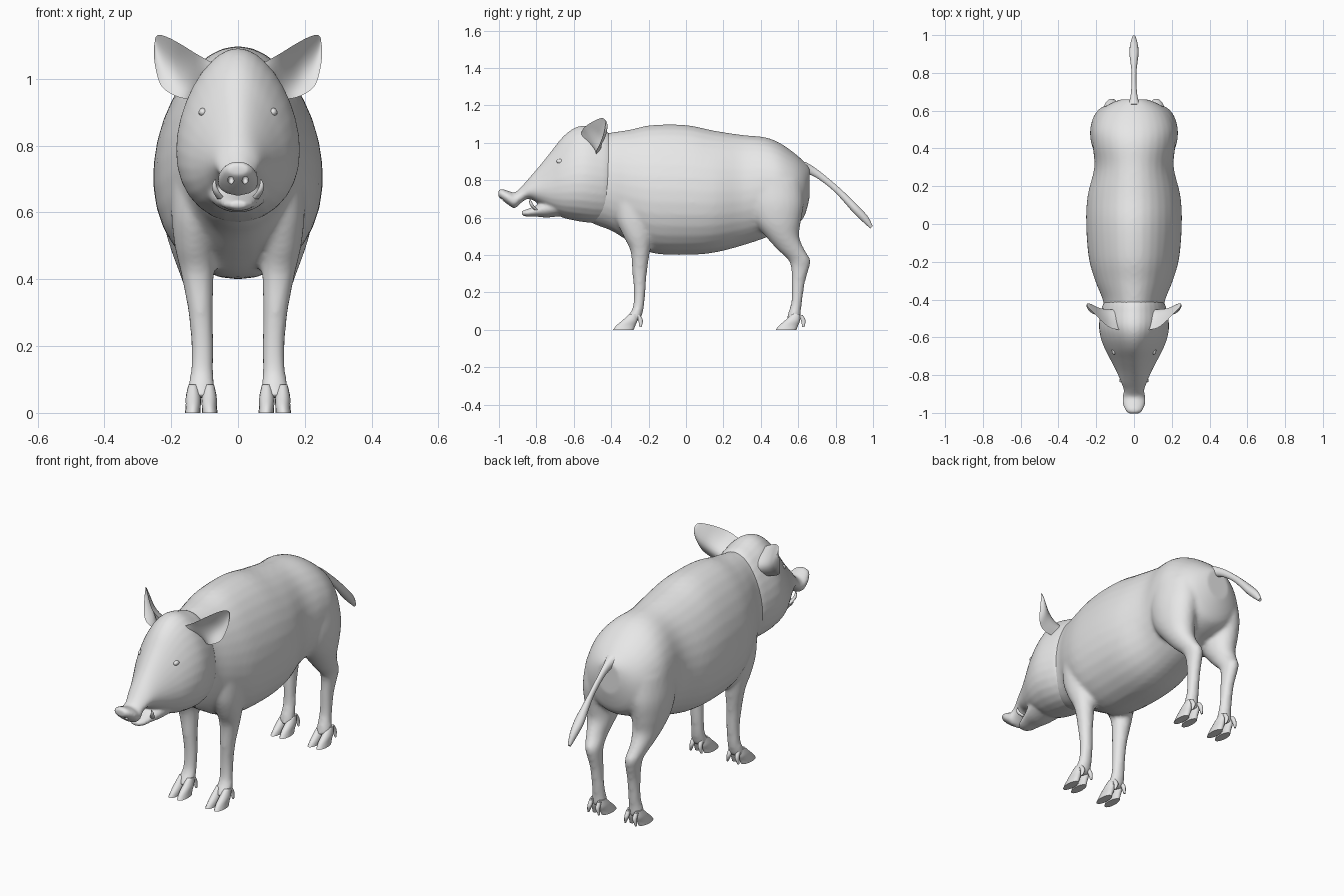
import bpy, bmesh, math
from mathutils import Vector, Matrix

if "Cube" in bpy.data.objects:
    bpy.data.objects.remove(bpy.data.objects["Cube"], do_unlink=True)

grey = bpy.data.materials.new("plain_grey")
grey.use_nodes = True
grey.diffuse_color = (0.8, 0.8, 0.8, 1)
grey.node_tree.nodes["Principled BSDF"].inputs["Base Color"].default_value = grey.diffuse_color
X, Y, Z = (Vector(row) for row in Matrix.Identity(3))


def smooth_rows(rows, steps=4):
    """Pass a Catmull-Rom spline through rows of numbers."""
    out = []
    for i in range(len(rows) - 1):
        a, b, c, d = (rows[min(max(k, 0), len(rows) - 1)] for k in range(i - 1, i + 3))
        for s in range(steps):
            t = s / steps
            out.append([q + t / 2 * (r - p + t * (2*p - 5*q + 4*r - w + t * (3*(q - r) + w - p)))
                        for p, q, r, w in zip(a, b, c, d)])
    return out + [list(rows[-1])]


def skin(bm, rings):
    """Join closed rings of points into a capped tube."""
    loops = [[bm.verts.new(p) for p in ring] for ring in rings]
    faces = [bm.faces.new(loops[0]), bm.faces.new(loops[-1])]
    n = len(loops[0])
    for a, b in zip(loops, loops[1:]):
        faces += [bm.faces.new((a[i], a[(i + 1) % n], b[(i + 1) % n], b[i])) for i in range(n)]
    bmesh.ops.recalc_face_normals(bm, faces=faces)


def loft(bm, rows, up, side=1, n=24):
    """Rows are x, y, z, half width, half depth along up, and taper."""
    rings = []
    for x, y, z, w, d, taper in smooth_rows(rows):
        ring = []
        for k in range(n):
            a = math.tau * k / n
            wide = w * math.cos(a) * (1 - taper * math.sin(a))
            ring.append(Vector((side * x, y, z)) + X * wide + up * d * math.sin(a))
        rings.append(ring)
    skin(bm, rings)


def spine(rows):
    """Turn y, bottom, top, half width, taper into loft rows."""
    return [(0, y, (b + t) / 2, w, (t - b) / 2, k) for y, b, t, w, k in rows]


def limb(rows):
    return [(*row, 0) for row in rows]


def finish(bm, name, voxel=0, cutter=None):
    me = bpy.data.meshes.new(name)
    bm.to_mesh(me)
    bm.free()
    ob = bpy.data.objects.new(name, me)
    bpy.context.scene.collection.objects.link(ob)
    if voxel:
        mod = ob.modifiers.new("blend", 'REMESH')
        mod.mode = 'VOXEL'
        mod.voxel_size = voxel
        mod = ob.modifiers.new("soften", 'SMOOTH')
        mod.factor = 0.5
        mod.iterations = 8
    if cutter:
        mod = ob.modifiers.new("holes", 'BOOLEAN')
        mod.operation = 'DIFFERENCE'
        mod.object = cutter
    if voxel or cutter:
        dg = bpy.context.evaluated_depsgraph_get()
        me = bpy.data.meshes.new_from_object(ob.evaluated_get(dg))
        ob.modifiers.clear()
        ob.data = me
    me.materials.clear()
    me.materials.append(grey)
    me.shade_smooth()
    me.set_sharp_from_angle(angle=math.radians(55))
    return ob


def ball(bm, centre, size):
    m = Matrix.Translation(centre) @ Matrix.Diagonal((*size, 1))
    bmesh.ops.create_uvsphere(bm, u_segments=16, v_segments=10, radius=1, matrix=m)


# Torso with the four legs blended in
bm = bmesh.new()
loft(bm, spine([
    (-.56, .60, 1.0, .10, .1), (-.48, .56, 1.04, .15, .1), (-.4, .53, 1.055, .165, .1),
    (-.3, .47, 1.07, .205, .1), (-.18, .41, 1.095, .238, .12), (0, .4, 1.095, .252, .12),
    (.15, .412, 1.065, .245, .1), (.3, .45, 1.042, .21, .05), (.42, .49, 1.03, .22, 0),
    (.5, .53, 1.0, .22, 0), (.58, .56, .945, .19, 0), (.63, .6, .9, .14, 0),
    (.66, .7, .87, .07, 0)]), Z, n=32)
front_leg = limb([
    (.11, -.27, .75, .09, .12), (.125, -.275, .6, .075, .1), (.13, -.26, .5, .06, .075),
    (.122, -.245, .42, .05, .052), (.112, -.248, .3, .037, .039), (.107, -.248, .2, .034, .031),
    (.108, -.255, .12, .035, .03), (.11, -.275, .07, .042, .038), (.11, -.29, .045, .04, .04)])
hind_leg = limb([
    (.12, .47, .8, .1, .15), (.135, .48, .68, .098, .15), (.14, .49, .58, .085, .125),
    (.135, .515, .5, .07, .09), (.13, .56, .43, .05, .073), (.12, .605, .375, .041, .06),
    (.115, .61, .33, .036, .049), (.11, .6, .25, .032, .036), (.108, .592, .15, .032, .029),
    (.109, .58, .09, .036, .034), (.11, .575, .045, .04, .04)])
for side in (-1, 1):
    loft(bm, front_leg, Y, side)
    loft(bm, hind_leg, Y, side)
finish(bm, "torso_and_legs", .011)

# Nostril cutter
bm = bmesh.new()
for side in (-1, 1):
    ball(bm, (side * .021, -.975, .7), (.01, .022, .015))
nostrils = finish(bm, "nostril_cutter")
nostrils.hide_render = True

# Head with snout and lower jaw
bm = bmesh.new()
loft(bm, spine([
    (-1.003, .712, .745, .03, 0), (-.985, .695, .753, .046, 0), (-.95, .668, .742, .06, 0),
    (-.915, .65, .735, .06, .1), (-.88, .68, .765, .054, .2), (-.84, .7, .81, .066, .25),
    (-.78, .67, .88, .09, .28), (-.72, .63, .955, .12, .28), (-.66, .6, 1.03, .15, .28),
    (-.6, .585, 1.077, .172, .25), (-.54, .575, 1.092, .182, .2), (-.47, .57, 1.075, .175, .15),
    (-.41, .58, 1.05, .155, .1), (-.36, .66, .98, .1, 0)]), Z, n=32)
loft(bm, spine([
    (-.878, .612, .635, .025, 0), (-.85, .605, .645, .045, 0), (-.8, .605, .665, .06, 0),
    (-.74, .6, .7, .08, 0), (-.66, .61, .72, .1, 0)]), Z)
finish(bm, "head", .007, nostrils)
bpy.data.objects.remove(nostrils, do_unlink=True)

# Cupped ears: two edge points, then back and front bulge
ear = [
    (.08, -.56, 1.05, .1, -.46, .95, .05, -.03), (.125, -.55, 1.075, .15, -.48, .94, .06, .01),
    (.165, -.52, 1.1, .2, -.48, .955, .055, .038), (.205, -.48, 1.122, .233, -.465, .985, .045, .032),
    (.235, -.45, 1.132, .25, -.44, 1.05, .025, .016), (.247, -.435, 1.125, .251, -.43, 1.1, .008, .003)]
for side, label in ((-1, "right"), (1, "left")):
    bm = bmesh.new()
    rings = []
    for ax, ay, az, bx, by, bz, back, front in smooth_rows(ear):
        a, b = Vector((side * ax, ay, az)), Vector((side * bx, by, bz))
        steps = [k / 10 for k in range(11)]
        ring = [a.lerp(b, t) + Y * back * math.sin(math.pi * t) for t in steps]
        ring += [a.lerp(b, t) + Y * front * math.sin(math.pi * t) for t in steps[-2:0:-1]]
        rings.append(ring)
    skin(bm, rings)
    finish(bm, label + "_ear")

    # Eye and tusk
    bm = bmesh.new()
    ball(bm, (side * .105, -.672, .9), (.013, .02, .013))
    finish(bm, label + "_eye")
    bm = bmesh.new()
    loft(bm, limb([(.05, -.8, .64, .012, .012), (.064, -.82, .66, .01, .011),
                   (.071, -.83, .68, .007, .008), (.068, -.835, .7, .002, .002)]), Y, side, 12)
    finish(bm, label + "_tusk")

    # Cloven hooves with dewclaws
    for place, shift in (("front", 0), ("hind", .87)):
        bm = bmesh.new()
        for toe in (-1, 1):
            x = .11 + toe * .024
            loft(bm, limb([(x, shift - .28, .085, .014, .022), (x, shift - .3, .05, .022, .04),
                           (x, shift - .322, .022, .0225, .051),
                           (x + toe * .002, shift - .335, 0, .023, .055)]), Y, side, 16)
            loft(bm, limb([(x, shift - .258, .08, .01, .012), (x, shift - .243, .05, .011, .013),
                           (x + toe * .008, shift - .243, .015, .004, .006)]), Y, side, 10)
        finish(bm, place + "_" + label + "_hoof")

# Tail
bm = bmesh.new()
loft(bm, limb([
    (0, .61, .87, .04, .04), (0, .66, .855, .022, .027), (0, .72, .82, .014, .019),
    (0, .8, .755, .013, .017), (0, .86, .695, .019, .02), (0, .91, .642, .025, .023),
    (0, .96, .59, .018, .02), (0, .992, .548, .008, .009)]), Vector((0, .68, .73)), n=14)
finish(bm, "tail")
